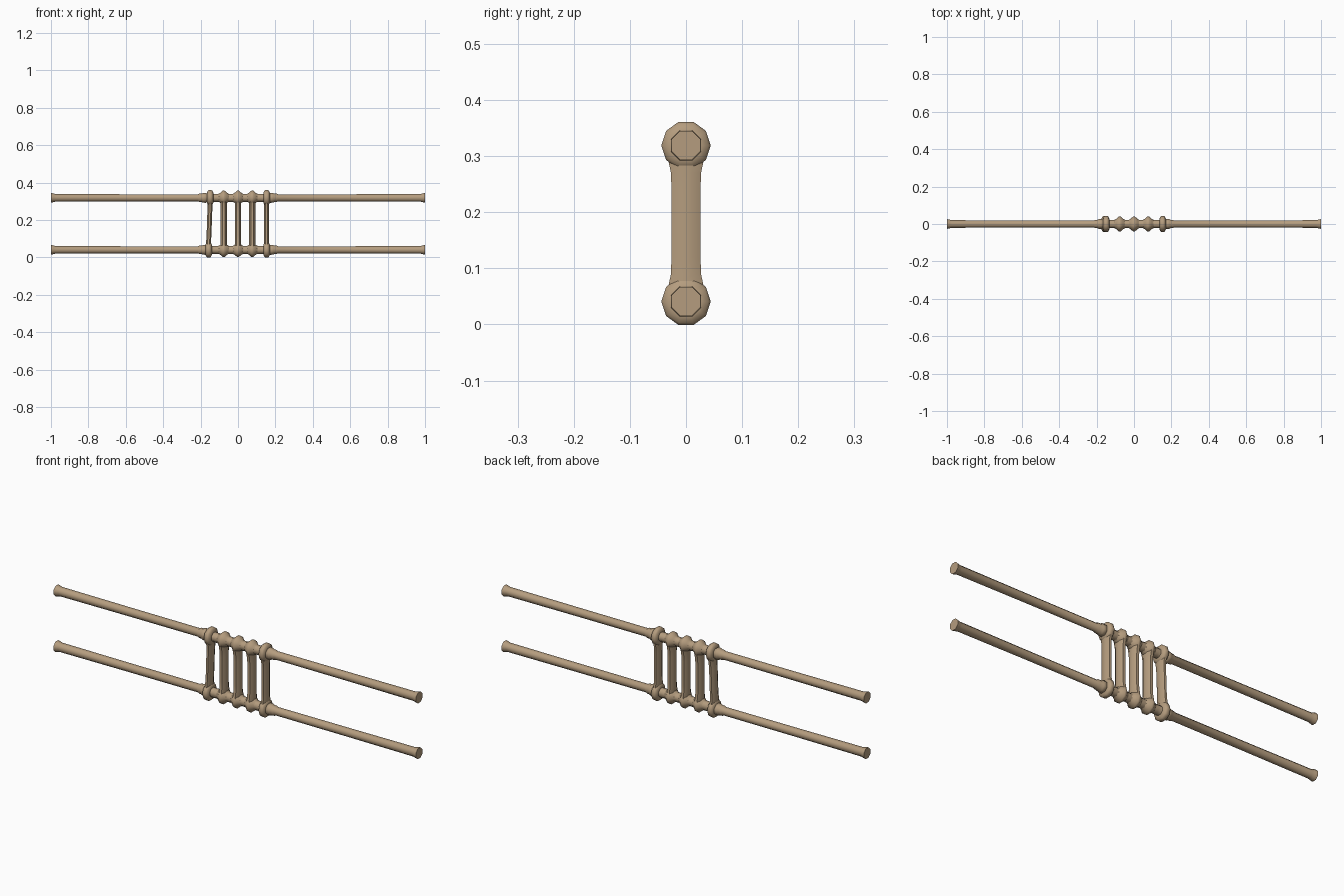
import bpy, bmesh, math
from mathutils import Matrix

cube = bpy.data.objects.get("Cube")
if cube:
    bpy.data.objects.remove(cube, do_unlink=True)

tan = bpy.data.materials.new("weathered tan")
tan.use_nodes = True
tan.diffuse_color = (0.46, 0.335, 0.21, 1)
tan.node_tree.nodes["Principled BSDF"].inputs["Base Color"].default_value = tan.diffuse_color

LOW, HIGH = 0.041, 0.319   # rod centre heights


def loft(name, sections, sides, matrix):
    """Skin elliptical sections (height, radius a, radius b, shift in a) along local z."""
    bm = bmesh.new()
    rings = []
    for h, a, b, s in sections:
        ring = []
        for i in range(sides):
            t = 2 * math.pi * (i + 0.5) / sides
            ring.append(bm.verts.new((s + a * math.cos(t), b * math.sin(t), h)))
        rings.append(ring)
    for lo, hi in zip(rings, rings[1:]):
        for i in range(sides):
            j = (i + 1) % sides
            bm.faces.new((lo[i], lo[j], hi[j], hi[i]))
    bm.faces.new(rings[0][::-1])
    bm.faces.new(rings[-1])
    bm.transform(matrix)
    bmesh.ops.recalc_face_normals(bm, faces=bm.faces)
    mesh = bpy.data.meshes.new(name)
    bm.to_mesh(mesh)
    bm.free()
    mesh.materials.append(tan)
    obj = bpy.data.objects.new(name, mesh)
    bpy.context.collection.objects.link(obj)
    bpy.ops.object.select_all(action="DESELECT")
    obj.select_set(True)
    bpy.context.view_layer.objects.active = obj
    bpy.ops.object.shade_smooth_by_angle(angle=math.radians(48))
    return obj


def lathe_x(name, profile, x, z, sides):
    """Turned part whose axis runs along x."""
    matrix = Matrix.Translation((x, 0, z)) @ Matrix.Rotation(math.pi / 2, 4, "Y")
    return loft(name, [(h, r, r, 0) for h, r in profile], sides, matrix)


# Long rods with flared tips and a collar next to the outer rungs
half = [(0.12, 0.023), (0.165, 0.023), (0.172, 0.029), (0.188, 0.028),
        (0.195, 0.024), (0.207, 0.024), (0.215, 0.020), (0.6, 0.0205),
        (0.975, 0.022), (0.985, 0.025), (1.0, 0.028)]
rod_profile = [(-h, r) for h, r in reversed(half)] + half
for label, z in (("lower", LOW), ("upper", HIGH)):
    lathe_x(label + "_rod", rod_profile, 0, z, 8)

# Rungs, each wrapped round both rods by a knuckle
knuckle = [(-0.03, 0.021), (-0.018, 0.028), (-0.005, 0.040),
           (0.005, 0.040), (0.018, 0.028), (0.03, 0.021)]
end_knuckle = [(-0.017, 0.029), (-0.012, 0.040), (-0.006, 0.044),
               (0.006, 0.044), (0.012, 0.040), (0.017, 0.029)]
for i in range(-2, 3):
    x = i * 0.0765
    outer = abs(i) == 2
    wide = 0.014 if outer else 0.018
    lean = -0.004 if i == -2 else 0.0
    rung = [(LOW, wide, 0.038, lean), (0.068, wide, 0.034, lean),
            (0.09, wide, 0.029, lean), (0.12, wide, 0.028, lean * 0.5),
            (0.24, wide, 0.028, -lean * 0.5), (0.27, wide, 0.029, -lean),
            (0.292, wide, 0.034, -lean), (HIGH, wide, 0.038, -lean)]
    loft(f"rung_{i + 3}", rung, 8, Matrix.Translation((x, 0, 0)))
    for label, z, side in (("lower", LOW, 1), ("upper", HIGH, -1)):
        lathe_x(f"{label}_knuckle_{i + 3}", end_knuckle if outer else knuckle,
                x + lean * side, z, 10)
